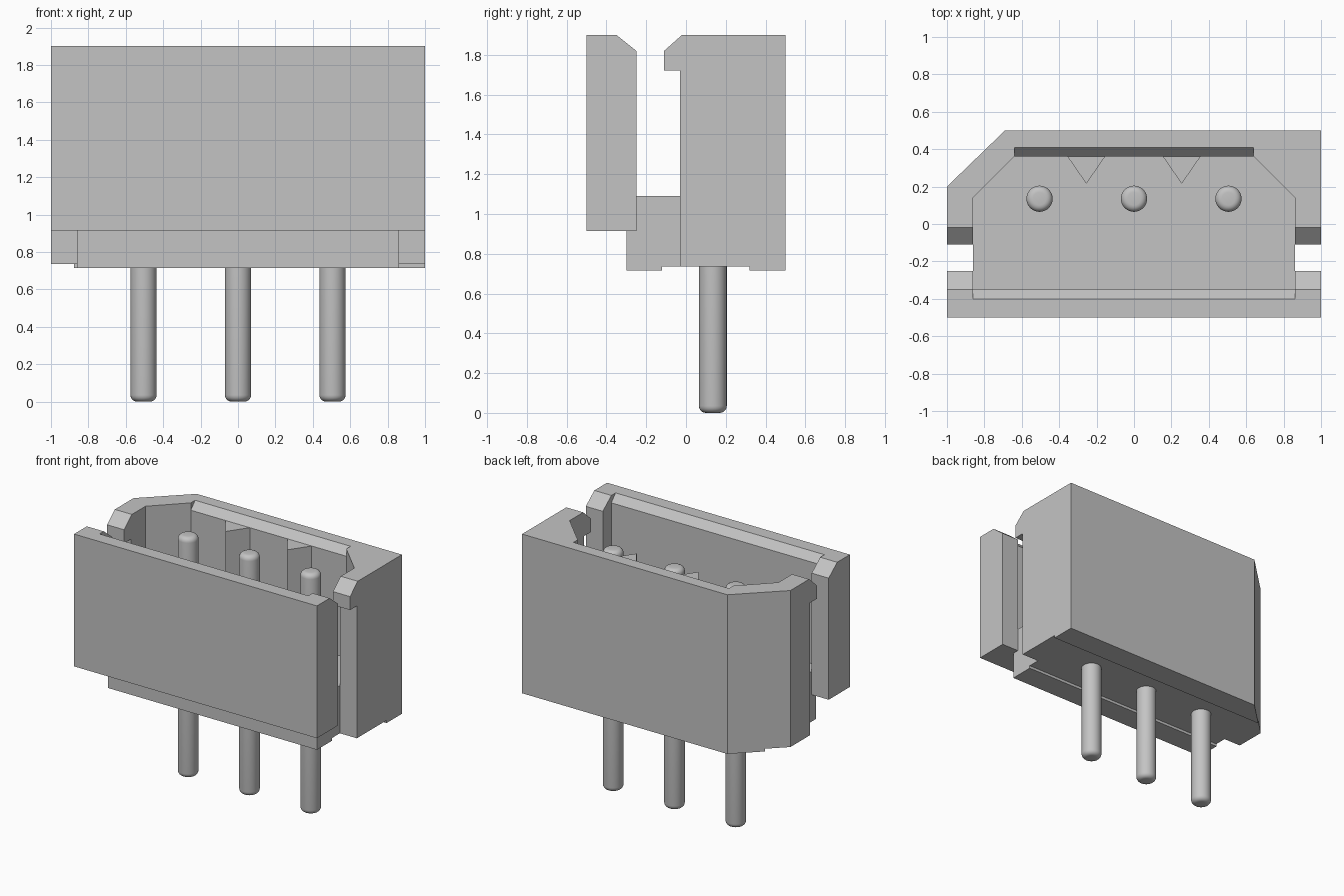
import bpy, bmesh
from mathutils import Vector

cube = bpy.data.objects.get("Cube")
if cube:
    bpy.data.objects.remove(cube, do_unlink=True)

GREY = (0.55, 0.55, 0.55, 1.0)
grey = bpy.data.materials.new("light_grey")
grey.use_nodes = True
grey.diffuse_color = GREY
grey.node_tree.nodes["Principled BSDF"].inputs["Base Color"].default_value = GREY

TOP, BASE, FOOT, FLOOR, WALL_BASE = 1.9, 0.735, 0.715, 1.09, 0.915
LIP = 1.845          # lower edge of the inner lead-in chamfers
OUT, INN = 1.0, 0.86  # outer and inner half widths


def finish(name, bm):
    bmesh.ops.recalc_face_normals(bm, faces=bm.faces)
    mesh = bpy.data.meshes.new(name)
    bm.to_mesh(mesh)
    bm.free()
    mesh.materials.append(grey)
    obj = bpy.data.objects.new(name, mesh)
    bpy.context.collection.objects.link(obj)
    return obj


def prism(name, profile, lo, hi, axis="z"):
    """Extrude an xy profile along z, or a yz profile along x."""
    bm = bmesh.new()
    if axis == "z":
        points, step = [(a, b, lo) for a, b in profile], Vector((0, 0, hi - lo))
    else:
        points, step = [(lo, a, b) for a, b in profile], Vector((hi - lo, 0, 0))
    face = bm.faces.new([bm.verts.new(p) for p in points])
    new = bmesh.ops.extrude_face_region(bm, geom=[face])["geom"]
    bmesh.ops.translate(bm, vec=step, verts=[v for v in new if isinstance(v, bmesh.types.BMVert)])
    return finish(name, bm)


def select_only(obj):
    bpy.ops.object.select_all(action="DESELECT")
    obj.select_set(True)
    bpy.context.view_layer.objects.active = obj


# Rear shell: three-sided wall with one clipped outer corner
shell = prism("rear_shell", [
    (OUT, 0), (OUT, 0.5), (-0.69, 0.5), (-OUT, 0.2), (-OUT, 0), (-INN, 0),
    (-INN, 0.14), (-0.64, 0.36), (0.64, 0.36), (INN, 0.14), (INN, 0)], BASE, TOP)

# Lead-in chamfer along the inside of the rear wall
slope = (0.41 - 0.36) / (TOP - LIP)
cutter = prism("chamfer_cutter", [
    (0.3, LIP), (0.36, LIP), (0.41 + 0.1 * slope, TOP + 0.1), (0.3, TOP + 0.1)], -0.64, 0.64, "x")
cutter.hide_render = True
cut = shell.modifiers.new("chamfer", "BOOLEAN")
cut.operation, cut.solver, cut.object = "DIFFERENCE", "EXACT", cutter
select_only(shell)
bpy.ops.object.modifier_apply(modifier=cut.name)
bpy.data.objects.remove(cutter, do_unlink=True)

# Front wall with inner lead-in chamfer
prism("front_wall", [
    (-0.5, WALL_BASE), (-0.5, TOP), (-0.4, TOP), (-0.35, LIP),
    (-0.35, FLOOR), (-0.3, FLOOR), (-0.3, WALL_BASE)], -INN, INN, "x")

# Side returns of the front wall and hooked edges of the rear shell
for side, lo, hi in (("left", INN, OUT), ("right", -OUT, -INN)):
    prism(side + "_front_return", [
        (-0.5, WALL_BASE), (-0.5, TOP), (-0.35, TOP), (-0.25, 1.82), (-0.25, WALL_BASE)], lo, hi, "x")
    prism(side + "_latch_edge", [
        (0, BASE), (-0.03, BASE), (-0.03, 1.72), (-0.11, 1.72),
        (-0.11, 1.82), (-0.02, TOP), (0, TOP)], lo, hi, "x")

# Floor of the cavity and the two shallow feet under it
prism("floor", [
    (-INN, -0.3), (INN, -0.3), (INN, 0.14), (0.64, 0.36), (-0.64, 0.36), (-INN, 0.14)], BASE, FLOOR)
prism("front_foot", [(-INN, -0.3), (INN, -0.3), (INN, -0.12), (-INN, -0.12)], FOOT, BASE)
prism("rear_foot", [(OUT, 0.32), (OUT, 0.5), (-0.69, 0.5), (-0.876, 0.32)], FOOT, BASE)

# Pointed keying ribs on the rear wall
for side, x in (("left", 0.255), ("right", -0.255)):
    prism(side + "_key_rib", [(x - 0.1, 0.36), (x, 0.215), (x + 0.1, 0.36)], FLOOR, LIP)

# Round contact pins with softened ends
PIN_TOP = 1.79
for name, x in (("right", -0.505), ("middle", 0), ("left", 0.505)):
    bm = bmesh.new()
    bmesh.ops.create_cone(bm, cap_ends=True, segments=32, radius1=0.07, radius2=0.07, depth=PIN_TOP)
    bmesh.ops.translate(bm, vec=(x, 0.135, PIN_TOP / 2), verts=bm.verts)
    rims = [e for e in bm.edges if abs(e.verts[0].co.z - e.verts[1].co.z) < 0.01]
    bmesh.ops.bevel(bm, geom=rims, offset=0.035, segments=5, profile=0.5, affect="EDGES")
    pin = finish(name + "_pin", bm)
    select_only(pin)
    bpy.ops.object.shade_smooth_by_angle()
